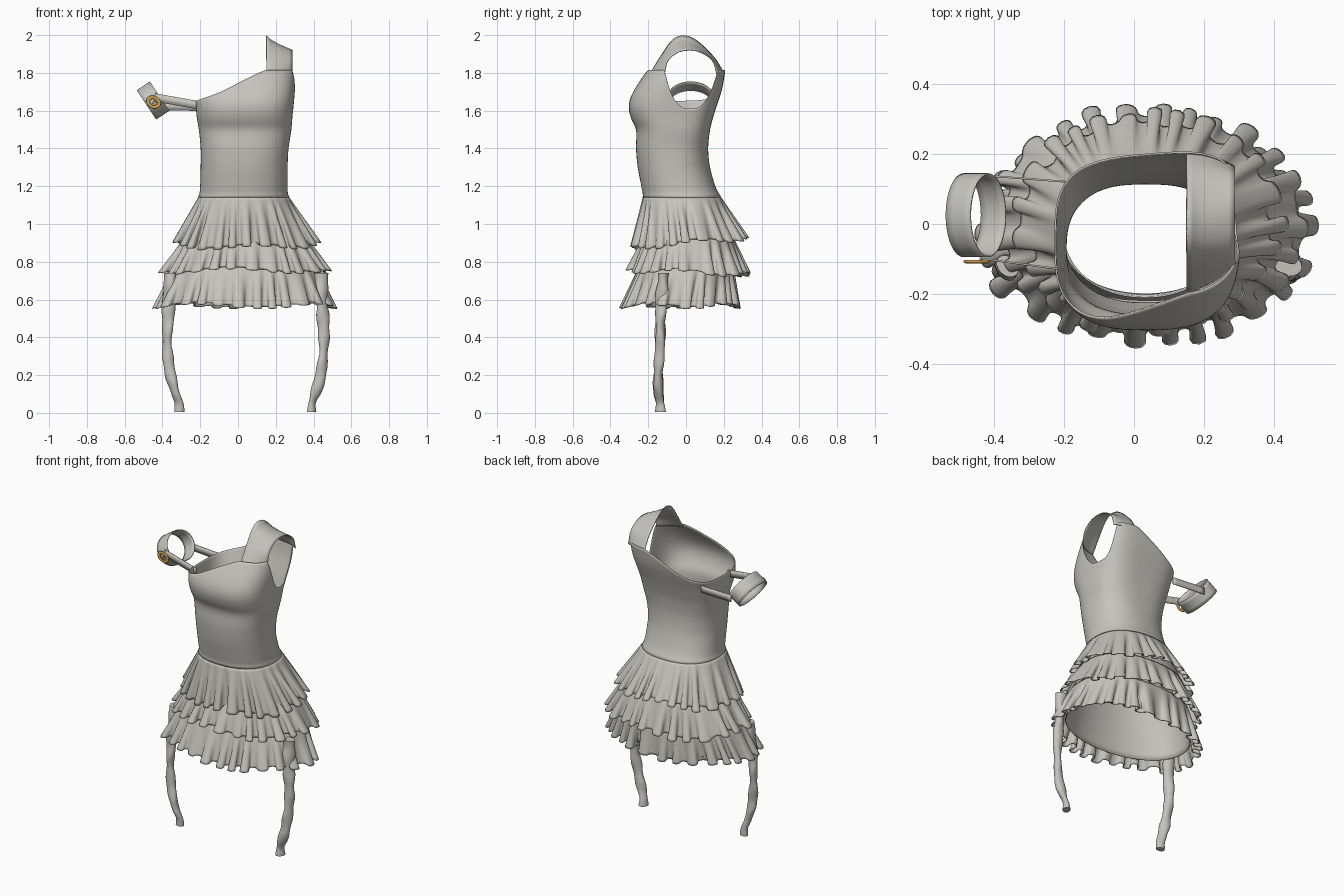
import bpy, bmesh
from math import sin, cos, pi, copysign
from mathutils import Vector

cube = bpy.data.objects.get("Cube")
if cube:
    bpy.data.objects.remove(cube, do_unlink=True)


def material(name, color):
    m = bpy.data.materials.new(name)
    m.use_nodes = True
    m.diffuse_color = color
    bsdf = next(n for n in m.node_tree.nodes if n.type == 'BSDF_PRINCIPLED')
    bsdf.inputs["Base Color"].default_value = color
    bsdf.inputs["Roughness"].default_value = 0.8
    return m


fabric = material("warm grey fabric", (0.56, 0.55, 0.51, 1))
gold = material("gold metal", (0.62, 0.36, 0.08, 1))


def smooth(obj):
    bpy.ops.object.select_all(action='DESELECT')
    obj.select_set(True)
    bpy.context.view_layer.objects.active = obj
    bpy.ops.object.shade_smooth_by_angle(angle=1.1)


def sheet(name, rows, closed=True, thick=0.005, cap=False):
    """Skin a list of equal point rows into a cloth surface."""
    bm = bmesh.new()
    grid = [[bm.verts.new(p) for p in row] for row in rows]
    n = len(rows[0])
    for a, b in zip(grid, grid[1:]):
        for i in range(n if closed else n - 1):
            j = (i + 1) % n
            bm.faces.new((a[i], a[j], b[j], b[i]))
    if cap:
        bm.faces.new(grid[0])
        bm.faces.new(grid[-1])
    bmesh.ops.recalc_face_normals(bm, faces=bm.faces)
    me = bpy.data.meshes.new(name)
    bm.to_mesh(me)
    bm.free()
    obj = bpy.data.objects.new(name, me)
    bpy.context.collection.objects.link(obj)
    me.materials.append(fabric)
    smooth(obj)
    if thick:
        mod = obj.modifiers.new("thickness", 'SOLIDIFY')
        mod.thickness = thick
        mod.offset = 0


def spline(table, z):
    """Smoothly interpolate table rows, keyed by ascending first column."""
    z = min(max(z, table[0][0]), table[-1][0])
    k = 0
    while k < len(table) - 2 and z > table[k + 1][0]:
        k += 1
    p, q = table[k], table[k + 1]
    o, r = table[max(k - 1, 0)], table[min(k + 2, len(table) - 1)]
    h = q[0] - p[0]
    t = (z - p[0]) / h
    out = []
    for c in range(1, len(p)):
        m0 = (q[c] - o[c]) / (q[0] - o[0]) * h
        m1 = (r[c] - p[c]) / (r[0] - p[0]) * h
        d = q[c] - p[c]
        out.append(p[c] + t * m0 + t * t * (3 * d - 2 * m0 - m1) + t ** 3 * (m0 + m1 - 2 * d))
    return out


def section(ext, a, power):
    """Point on a rounded-box outline given its x and y limits."""
    x0, x1, y0, y1 = ext
    c, s = cos(a), sin(a)
    return ((x0 + x1) / 2 + (x1 - x0) / 2 * copysign(abs(c) ** (2 / power), c),
            (y0 + y1) / 2 + (y1 - y0) / 2 * copysign(abs(s) ** (2 / power), s))


# Bodice: height, then x and y limits of each cross-section
BODY = [(1.09, -.24, .3, -.238, .22), (1.15, -.205, .265, -.226, .178),
        (1.2, -.198, .26, -.234, .153), (1.3, -.195, .26, -.253, .125),
        (1.4, -.195, .265, -.262, .115), (1.5, -.205, .28, -.262, .125),
        (1.56, -.215, .285, -.288, .14), (1.61, -.22, .29, -.3, .155),
        (1.66, -.225, .295, -.294, .172), (1.72, -.225, .3, -.265, .19),
        (1.82, -.225, .303, -.2, .207)]
NECK = [(-.23, 1.65), (-.1, 1.695), (0, 1.745), (.1, 1.795), (.15, 1.815)]
WAIST, ROUND = 1.14, 2.3


def body_point(a, z):
    # Corners get squarer towards the shoulders, most of all at the back
    t = min(max((z - 1.3) / .45, 0), 1)
    return section(spline(BODY, z), a, ROUND + t * (1.7 if sin(a) > 0 else .6))


def top_edge(x, y):
    if x < .15:
        return spline(NECK, x)[0]
    return min(1.815, 1.61 + .2 * (abs(y - .025) / .138) ** 3)


COLS, ROWS = 160, 44
columns = []
for i in range(COLS):
    a = 2 * pi * i / COLS
    top = 1.7
    for _ in range(8):
        top = (top + top_edge(*body_point(a, top))) / 2
    heights = [WAIST + (top - WAIST) * k / ROWS for k in range(ROWS + 1)]
    columns.append([(*body_point(a, z), z) for z in heights])
sheet("bodice", list(zip(*columns)))

# Shoulder strap: y and z along its neck edge and its armhole edge
NECK_EDGE = [(0, -.187, 1.8), (.2, -.132, 1.89), (.4, -.07, 1.975), (.5, -.02, 1.997),
             (.65, .05, 1.975), (.85, .15, 1.88), (1, .202, 1.795)]
ARM_EDGE = [(0, -.113, 1.8), (.2, -.095, 1.865), (.4, -.04, 1.91), (.5, .015, 1.92),
            (.65, .075, 1.91), (.85, .14, 1.865), (1, .163, 1.795)]
strap = []
for j in range(9):
    t = j / 8
    row = []
    for k in range(33):
        (y0, z0), (y1, z1) = spline(NECK_EDGE, k / 32), spline(ARM_EDGE, k / 32)
        row.append((.15 + .137 * t, y0 + (y1 - y0) * t ** 2, z0 + (z1 - z0) * t ** .7))
    strap.append(row)
sheet("shoulder_strap", strap, closed=False)

# Underskirt lining beneath the ruffles
LINING = [(.6, -.37, .44, -.27, .245), (.78, -.33, .4, -.235, .245),
          (.95, -.275, .35, -.21, .24), (1.07, -.23, .295, -.2, .205),
          (1.14, -.198, .26, -.21, .17)]
levels = [.6 + .53 * k / 16 for k in range(17)]
sheet("underskirt", [[(*section(spline(LINING, z), 2 * pi * i / 96, 2.1), z)
                      for i in range(96)] for z in levels])


# Ruffle tiers with uneven folds that deepen towards the hem
def ruffle(name, z_top, z_hem, tilt, top, hem, waves, seed):
    steps, n = 16, waves * 16
    rows = []
    for k in range(steps + 1):
        v = k / steps
        x0, x1, y0, y1 = [p + (q - p) * v for p, q in zip(top, hem)]
        depth = .027 * v
        ext = (x0 + depth, x1 - depth, y0 + depth, y1 - depth)
        row = []
        for i in range(n):
            a = 2 * pi * i / n
            phase = waves * (a - .09 * sin(2 * a)) + 1.1 * sin(3 * a + seed) + .8 * sin(8 * a + seed)
            amp = depth * (.8 + .25 * sin(5 * a + 2 * seed) + .25 * sin(13 * a + seed))
            normal = Vector((cos(a) / (x1 - x0), sin(a) / (y1 - y0), 0)).normalized()
            tangent = Vector((-normal.y, normal.x, 0))
            drop = z_hem + tilt * sin(a) + .012 * sin(4 * a + seed) - .006 * cos(phase)
            p = Vector((*section(ext, a, ROUND - .25 * v), z_top + (drop - z_top) * v))
            p += normal * amp * cos(phase) + tangent * amp * .4 * v * sin(2 * phase)
            row.append(p)
        rows.append(row)
    sheet(name, rows)


ruffle("upper_ruffle", WAIST, .9, .025, spline(BODY, WAIST),
       (-.357, .437, -.298, .333), 25, 1)
ruffle("middle_ruffle", .94, .745, -.01, (-.275, .355, -.22, .245),
       (-.422, .502, -.32, .348), 25, 2.3)
ruffle("lower_ruffle", .78, .568, 0, (-.335, .41, -.245, .25),
       (-.46, .532, -.353, .295), 26, 4)

# Hanging ribbons: height, distance from skirt centre, y, half width
RIBBON = [(.01, .35, -.135, .028), (.05, .352, -.137, .024), (.1, .37, -.145, .03),
          (.2, .397, -.147, .031), (.35, .415, -.138, .029), (.5, .41, -.135, .034),
          (.74, .4, -.12, .038)]
for side, name in ((1, "left_ribbon"), (-1, "right_ribbon")):
    rows = []
    for k in range(61):
        z = .005 + .735 * k / 60
        d, y, w = spline(RIBBON, z)
        twist = .5 + .6 * sin(z * 22 + side)
        w *= 1 + .07 * sin(z * 50 + side)
        row = []
        for i in range(16):
            a = 2 * pi * i / 16
            u, v = w * cos(a), w * .75 * sin(a)
            row.append((.04 + side * (d + u * cos(twist) - v * sin(twist)),
                        y + u * sin(twist) + v * cos(twist), z))
        rows.append(row)
    sheet(name, rows, thick=0, cap=True)

# Arm band: a short tilted cloth cylinder
centre = Vector((-.45, .025, 1.654))
axis, across = Vector((.83, 0, .55)), Vector((.55, 0, -.83))
sheet("arm_band", [[centre + axis * s + across * .091 * cos(2 * pi * i / 48)
                    + Vector((0, .117 * sin(2 * pi * i / 48), 0)) for i in range(48)]
                   for s in (-.042, -.02, 0, .02, .042)])

# Flat straps joining the arm band to the bodice
for name, start, end in (("front_arm_strap", (-.44, -.098, 1.67), (-.2, -.13, 1.627)),
                         ("back_arm_strap", (-.41, .137, 1.625), (-.19, .12, 1.62))):
    a, b = Vector(start), Vector(end)
    sheet(name, [[a.lerp(b, k / 8) + Vector((0, 0, h)) for k in range(9)]
                 for h in (-.022, .022)], closed=False)

# Oval buckle on the front of the arm band
bpy.ops.mesh.primitive_torus_add(major_radius=.029, minor_radius=.01, major_segments=40,
                                 minor_segments=10, location=(-.447, -.107, 1.645),
                                 rotation=(pi / 2, .5, 0))
buckle = bpy.context.object
buckle.name = "buckle_ring"
buckle.scale = (1.05, .85, .5)
buckle.data.materials.append(gold)
smooth(buckle)
bpy.ops.mesh.primitive_cube_add(size=1, location=(-.447, -.107, 1.645), rotation=(0, .5, 0))
bar = bpy.context.object
bar.name = "buckle_bar"
bar.scale = (.008, .006, .05)
bar.data.materials.append(gold)
